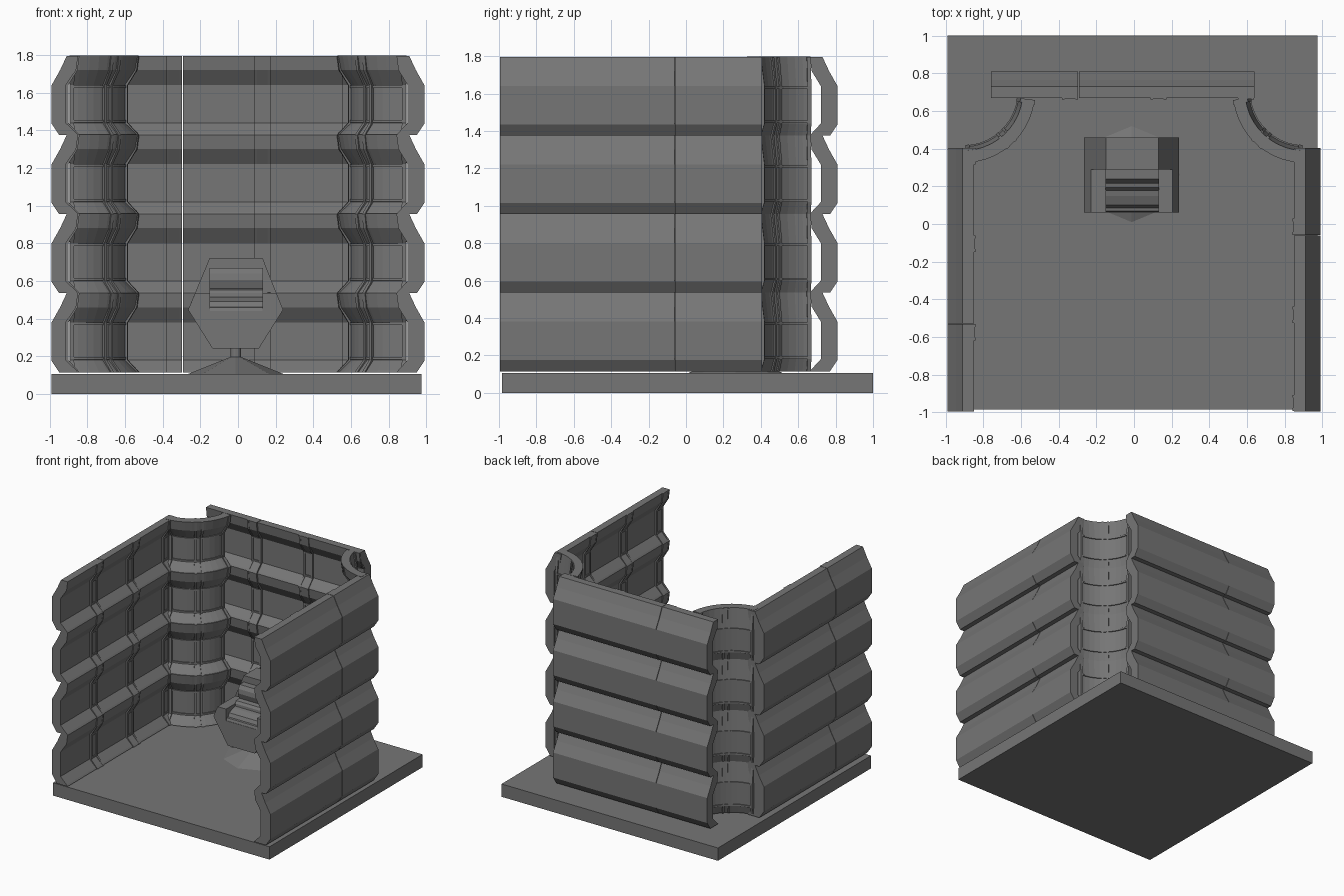
import bpy, bmesh, math
from mathutils import Vector

if "Cube" in bpy.data.objects:
    bpy.data.objects.remove(bpy.data.objects["Cube"])

grey = bpy.data.materials.new("dark_grey")
grey.diffuse_color = (0.18, 0.18, 0.18, 1)
grey.use_nodes = True
grey.node_tree.nodes["Principled BSDF"].inputs["Base Color"].default_value = grey.diffuse_color


def finish(name, bm):
    bmesh.ops.recalc_face_normals(bm, faces=bm.faces[:])
    me = bpy.data.meshes.new(name)
    bm.to_mesh(me)
    bm.free()
    me.materials.append(grey)
    ob = bpy.data.objects.new(name, me)
    bpy.context.collection.objects.link(ob)
    return ob


def sweep(bm, prof, stations, place, z0=0.0):
    """Carry a closed (d, z) profile through the stations and cap both ends."""
    rings = [[bm.verts.new(place(t, d, z + z0)) for d, z in prof] for t in stations]
    n = len(prof)
    for a, b in zip(rings, rings[1:]):
        for i in range(n):
            j = (i + 1) % n
            bm.faces.new((a[i], a[j], b[j], b[i]))
    bm.faces.new(rings[0])
    bm.faces.new(rings[-1])


def prism(name, prof, lo, hi, place):
    bm = bmesh.new()
    sweep(bm, prof, (lo, hi), place)
    return finish(name, bm)


def cone(name, loc, r1, r2, h, n):
    bm = bmesh.new()
    bmesh.ops.create_cone(bm, cap_ends=True, segments=n, radius1=r1, radius2=r2, depth=h)
    bmesh.ops.translate(bm, vec=Vector(loc), verts=bm.verts[:])
    return finish(name, bm)


# wall cross-sections: d = distance inward from the outermost face, z above tier base
INNER = [(.14, .42), (.13, .345), (.075, .265), (.075, .065), (.13, .012), (.14, 0)]
OUTER = [(.04, 0), (0, .06), (0, .265), (.045, .345), (.08, .42)]
WALL = INNER + OUTER
CORNER = [(.145, .422)] + INNER[1:] + [(.08, 0), (.06, .065), (.06, .265), (.08, .422)]


def rib_profile(out, mid):
    """Raised strip following the inner face, with a chosen depth on the middle."""
    front = [(d + out, z) for d, z in INNER]
    front[2] = (.075 + mid, .265)
    front[3] = (.075 + mid, .065)
    return front + [(.10, 0), (.06, .065), (.06, .265), (.10, .42)]


RIB = rib_profile(.008, .014)
RIB_CENTRE = rib_profile(.006, .007)
TIERS = [.115 + .42 * i for i in range(4)]


def wall(name, spans, ribs, place):
    for k, (a, b) in enumerate(spans):
        bm = bmesh.new()
        for z in TIERS:
            sweep(bm, WALL, (a, b), place, z)
        finish(f"{name}_panels_{k + 1}", bm)
    bm = bmesh.new()
    for z in TIERS:
        for c in ribs:
            sweep(bm, RIB, (c - .043, c - .028), place, z)
            sweep(bm, RIB_CENTRE, (c - .028, c + .028), place, z)
            sweep(bm, RIB, (c + .028, c + .043), place, z)
            # cross bars closing the recessed rib panel
            for zb in (.067, .252):
                bar = [(.07, zb), (.089, zb), (.089, zb + .012), (.07, zb + .012)]
                sweep(bm, bar, (c - .028, c + .028), place, z)
    finish(f"{name}_ribs", bm)


wall("back_wall", [(-.76, -.297), (-.293, .64)], (-.34, .13, .595),
     lambda t, d, z: (t, .81 - d, z))
wall("left_wall", [(-.995, -.532), (-.528, .405)], (-.575, -.105, .36),
     lambda t, d, z: (-.99 + d, t, z))
wall("right_wall", [(-.995, -.062), (-.058, .405)], (-.95, -.4825, -.015),
     lambda t, d, z: (.99 - d, t, z))


# curved corner columns, bulging into the room
def corner(name, side):
    def place(deg, d, z):
        a, r = math.radians(deg), .235 + d
        return (side * (.905 - r * math.cos(a)), .705 + r * math.sin(a), z)

    def arc(a, b, n):
        return [a + (b - a) * i / n for i in range(n + 1)]

    bm = bmesh.new()
    for z in TIERS:
        sweep(bm, CORNER, arc(-88, -7, 10), place, z)
        for a, b in ((-88, -84), (-53, -50), (-45, -42), (-11, -7)):
            rib = RIB[:6] + [(.07, 0), (.05, .065), (.05, .265), (.07, .42)]
            sweep(bm, rib, (a, b), place, z)
        # rails framing the panels on both faces
        for zb in (.067, .25):
            rail = [(.052, zb), (.083, zb), (.083, zb + .013), (.052, zb + .013)]
            sweep(bm, rail, arc(-88, -7, 10), place, z)
    finish(name, bm)


corner("right_corner", 1)
corner("left_corner", -1)

# floor slab
prism("floor", [(-.99, 0), (.975, 0), (.975, .105), (-.99, .105)], -.985, 1.0,
      lambda t, x, z: (x, t, z))

# chair pod: hexagonal back, open front with armrests
along_y = lambda t, x, z: (x, t, z)
prism("chair_back", [(-.135, .24), (.11, .24), (.24, .447), (.13, .723), (-.15, .723),
                     (-.265, .447)], .29, .46, along_y)
prism("chair_front", [(-.135, .24), (.11, .24), (.24, .447), (.205, .535), (.13, .535),
                      (.13, .44), (-.15, .44), (-.15, .535), (-.228, .535),
                      (-.265, .447)], .06, .29, along_y)
prism("seat_cushion", [(.292, .438), (.292, .67), (.24, .668), (.22, .64), (.215, .605),
                       (.23, .56), (.195, .553), (.18, .535), (.178, .515), (.15, .51),
                       (.10, .49), (.086, .462), (.07, .46), (.062, .438)], -.152, .132,
      lambda t, y, z: (t, y, z))
for i in range(6):
    cone(f"armrest_button_{i + 1}", (.165, .08 + .035 * i, .537), .009, .009, .008, 10)

# pedestal
cone("chair_stem", (-.012, .265, .215), .028, .028, .07, 16)
cone("chair_foot", (-.012, .265, .15), .255, .03, .09, 8)
